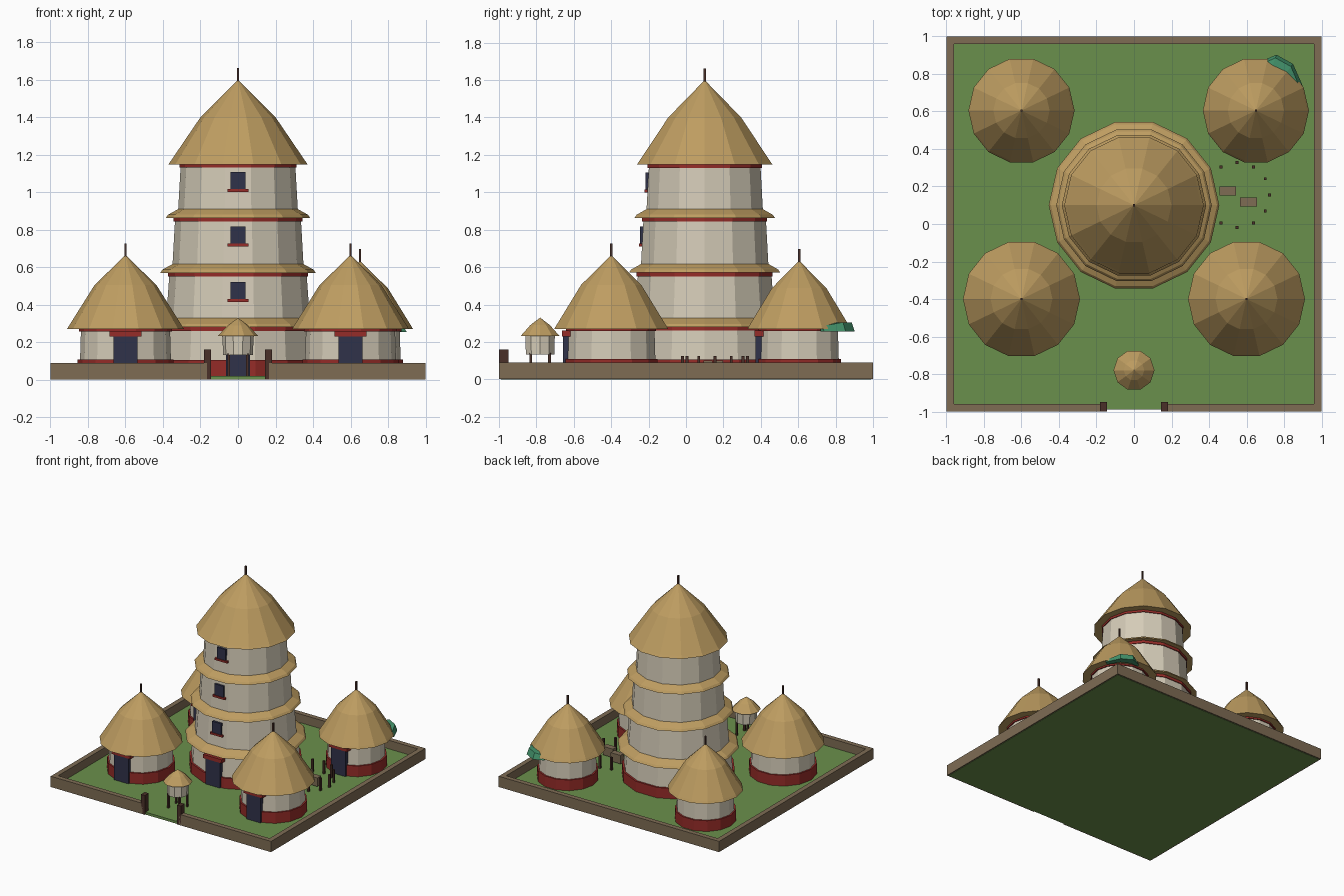
import bpy, bmesh, math

if "Cube" in bpy.data.objects:
    bpy.data.objects.remove(bpy.data.objects["Cube"])


def material(name, r, g, b):
    lin = [((c / 255 + 0.055) / 1.055) ** 2.4 for c in (r, g, b)]
    m = bpy.data.materials.new(name)
    m.diffuse_color = (*lin, 1)
    m.use_nodes = True
    m.node_tree.nodes["Principled BSDF"].inputs["Base Color"].default_value = m.diffuse_color
    return m


THATCH = material("thatch", 190, 157, 97)
PLASTER = material("plaster", 213, 204, 184)
RED = material("red_paint", 150, 44, 40)
DARK = material("dark_opening", 48, 50, 74)
WOOD = material("dark_wood", 74, 48, 40)
MUD = material("mud_wall", 126, 108, 84)
GRASS = material("grass", 106, 144, 76)
JADE = material("jade_green", 68, 148, 108)


def finish(name, bm, mat):
    bmesh.ops.recalc_face_normals(bm, faces=bm.faces)
    me = bpy.data.meshes.new(name)
    bm.to_mesh(me)
    bm.free()
    me.materials.append(mat)
    ob = bpy.data.objects.new(name, me)
    bpy.context.collection.objects.link(ob)
    return ob


def box(name, lo, hi, mat):
    bm = bmesh.new()
    bmesh.ops.create_cube(bm, size=1)
    for v in bm.verts:
        v.co = [(a + b) / 2 + c * (b - a) for a, b, c in zip(lo, hi, v.co)]
    return finish(name, bm, mat)


def lathe(name, cx, cy, profile, mat, n=14):
    """Faceted solid of revolution, open profile ends are capped."""
    bm = bmesh.new()
    rings = []
    for r, z in profile:
        if r == 0:
            rings.append([bm.verts.new((cx, cy, z))] * n)
        else:
            rings.append([bm.verts.new((cx + r * math.cos(math.tau * i / n),
                                        cy + r * math.sin(math.tau * i / n), z)) for i in range(n)])
    for a, b in zip(rings, rings[1:]):
        for i in range(n):
            j = (i + 1) % n
            quad = list(dict.fromkeys((a[i], a[j], b[j], b[i])))
            bm.faces.new(quad)
    for ring, (r, z) in ((rings[0], profile[0]), (rings[-1], profile[-1])):
        if r:
            bm.faces.new(ring)
    return finish(name, bm, mat)


def post(name, x, y, z0, z1, r, mat=WOOD):
    return box(name, (x - r, y - r, z0), (x + r, y + r, z1), mat)


def roof(name, x, y, r, eave, mid_r, mid_z, peak):
    lathe(name + "_roof", x, y, [(r, eave), (r * 0.965, eave + 0.018), (mid_r, mid_z), (0, peak)], THATCH)
    post(name + "_finial", x, y, peak - 0.03, peak + 0.062, 0.006)


def door(name, x, y_wall):
    box(name + "_door", (x - 0.065, y_wall - 0.018, 0.02), (x + 0.065, y_wall + 0.03, 0.232), DARK)
    box(name + "_lintel", (x - 0.085, y_wall - 0.024, 0.23), (x + 0.085, y_wall + 0.03, 0.26), RED)


FLAT = math.cos(math.pi / 14)

# Ground and compound wall with a gate gap at the front
box("ground", (-0.99, -0.99, 0), (0.99, 0.99, 0.02), GRASS)
box("back_wall", (-1, 0.96, 0.002), (1, 1, 0.09), MUD)
for s, side in ((-1, "left"), (1, "right")):
    x0, x1 = sorted((s * 0.96, s))
    box(side + "_wall", (x0, -0.96, 0.002), (x1, 0.96, 0.09), MUD)
    x0, x1 = sorted((s * 0.165, s))
    box(side + "_front_wall", (x0, -1, 0.002), (x1, -0.96, 0.09), MUD)
    box(side + "_gate_post", (s * 0.163 - 0.018, -1, 0.002), (s * 0.163 + 0.018, -0.95, 0.16), WOOD)

# Tower: bottom radius, top radius, bottom z, top z of each storey
TX, TY = 0, 0.1
storeys = [(0.415, 0.398, 0.02, 0.285), (0.385, 0.365, 0.30, 0.575),
           (0.35, 0.335, 0.60, 0.868), (0.32, 0.305, 0.89, 1.155)]
eaves = [0.455, 0.415, 0.385]
lathe("tower_base_band", TX, TY, [(0.425, 0.015), (0.425, 0.105)], RED)
for k, (r0, r1, z0, z1) in enumerate(storeys):
    n = f"tower_storey_{k + 1}"
    lathe(n + "_wall", TX, TY, [(r0, z0), (r1, z1)], PLASTER)
    lathe(n + "_red_band", TX, TY, [(r1 + 0.008, z1 - 0.024), (r1 + 0.008, z1)], RED)
    if k < 3:
        r = eaves[k]
        lathe(n + "_skirt_roof", TX, TY, [(r1 - 0.02, z1), (r, z1 - 0.005), (r - 0.012, z1 + 0.012),
                                          (storeys[k + 1][0] - 0.012, z1 + 0.048)], THATCH)
    if k > 0:
        # window with a red sill on the front facet
        zc = z0 + 0.175 if k == 1 else z0 + 0.17
        yw = TY - FLAT * (r0 + r1) / 2
        box(n + "_window", (-0.04, yw - 0.012, zc - 0.047), (0.04, yw + 0.03, zc + 0.047), DARK)
        box(n + "_sill", (-0.057, yw - 0.018, zc - 0.06), (0.057, yw + 0.03, zc - 0.044), RED)
roof("tower", TX, TY, 0.372, 1.148, 0.2, 1.40, 1.60)
door("tower", TX, TY - FLAT * 0.42)

# Four round huts
for name, x, y, R, w, mid, peak in (
        ("front_left_hut", -0.6, -0.4, 0.312, 0.245, (0.165, 0.505), 0.665),
        ("front_right_hut", 0.6, -0.4, 0.312, 0.245, (0.165, 0.505), 0.665),
        ("back_left_hut", -0.6, 0.605, 0.283, 0.22, (0.15, 0.487), 0.635),
        ("back_right_hut", 0.65, 0.605, 0.283, 0.22, (0.15, 0.487), 0.635)):
    lathe(name + "_base_band", x, y, [(w + 0.01, 0.015), (w + 0.01, 0.108)], RED)
    lathe(name + "_wall", x, y, [(w, 0.02), (w - 0.008, 0.285)], PLASTER)
    lathe(name + "_red_band", x, y, [(w + 0.002, 0.258), (w + 0.002, 0.276)], RED)
    roof(name, x, y, R, 0.27, *mid, peak)
    door(name, x, y - FLAT * w)

# Raised granary by the gate
GY = -0.78
lathe("granary_body", 0, GY, [(0.08, 0.133), (0.083, 0.245)], PLASTER, 10)
lathe("granary_roof", 0, GY, [(0.109, 0.232), (0.055, 0.29), (0, 0.33)], THATCH, 10)
for sx in (-1, 1):
    for sy in (-1, 1):
        post("granary_leg", sx * 0.05, GY + sy * 0.05, 0.015, 0.14, 0.007)

# Cattle pen: arc of stakes and two troughs
for deg in range(-120, 121, 30):
    a = math.radians(deg)
    post("pen_stake", 0.55 + 0.173 * math.cos(a), 0.155 + 0.173 * math.sin(a), 0.015, 0.125, 0.0075)
for x, y in ((0.5, 0.175), (0.61, 0.117)):
    box("trough", (x - 0.045, y - 0.024, 0.03), (x + 0.045, y + 0.024, 0.1), MUD)

# Green crescent draped around the back right eave: angle, inner and outer radius
bm = bmesh.new()
rings = []
for deg, ri, ro, zt in ((84, 0.245, 0.27, 0.285), (70, 0.262, 0.322, 0.305),
                        (52, 0.268, 0.322, 0.305), (29, 0.248, 0.285, 0.285)):
    c, s = math.cos(math.radians(deg)), math.sin(math.radians(deg))
    rings.append([bm.verts.new((0.65 + r * c, 0.6 + r * s, z)) for r, z in
                  ((ri, 0.255), (ro, 0.255), (ro - 0.018, zt), (ri, zt))])
for a, b in zip(rings, rings[1:]):
    for i in range(4):
        j = (i + 1) % 4
        bm.faces.new((a[i], a[j], b[j], b[i]))
bm.faces.new(rings[0])
bm.faces.new(rings[-1])
finish("green_crescent", bm, JADE)
